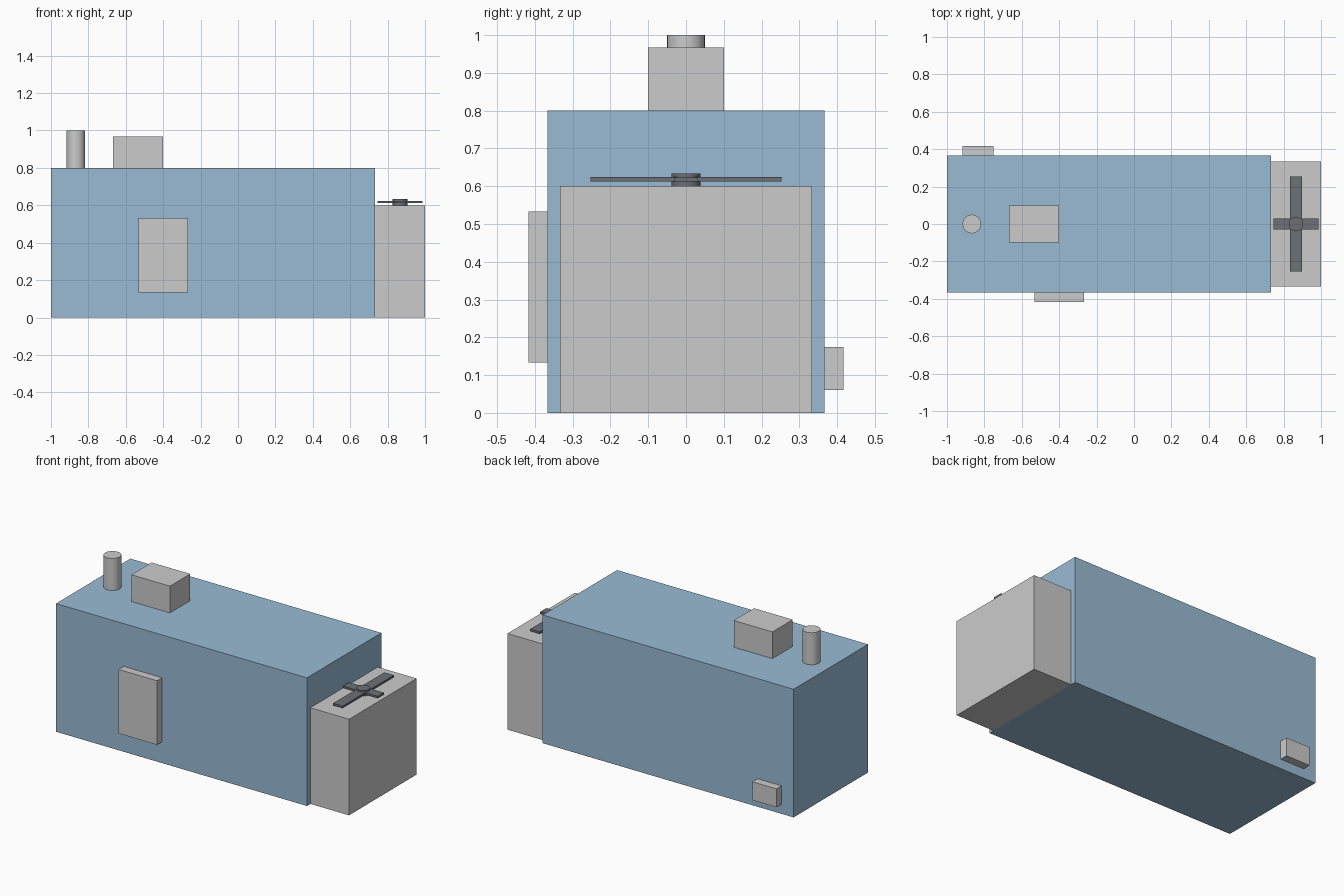
import bpy

if "Cube" in bpy.data.objects:
    bpy.data.objects.remove(bpy.data.objects["Cube"])

steel = bpy.data.materials.new("blue_paint")
steel.diffuse_color = (0.32, 0.50, 0.66, 1)
steel.use_nodes = True
steel.node_tree.nodes["Principled BSDF"].inputs["Base Color"].default_value = steel.diffuse_color
pale = bpy.data.materials.new("pale_grey")
pale.diffuse_color = (0.60, 0.61, 0.62, 1)
pale.use_nodes = True
pale.node_tree.nodes["Principled BSDF"].inputs["Base Color"].default_value = pale.diffuse_color
dark = bpy.data.materials.new("dark_grey")
dark.diffuse_color = (0.15, 0.16, 0.18, 1)
dark.use_nodes = True
dark.node_tree.nodes["Principled BSDF"].inputs["Base Color"].default_value = dark.diffuse_color


def box(name, x, y, z, mat=None):
    """Box from (min, max) ranges on each axis."""
    bpy.ops.mesh.primitive_cube_add(size=1, location=[sum(r) / 2 for r in (x, y, z)])
    ob = bpy.context.object
    ob.name = name
    ob.scale = [r[1] - r[0] for r in (x, y, z)]
    bpy.ops.object.transform_apply(location=False, rotation=False, scale=True)
    if mat:
        ob.data.materials.append(mat)
    return ob


def cylinder(name, x, y, r, z, mat=None):
    bpy.ops.mesh.primitive_cylinder_add(vertices=32, radius=r, depth=z[1] - z[0],
                                        location=(x, y, sum(z) / 2))
    ob = bpy.context.object
    ob.name = name
    bpy.ops.object.shade_smooth_by_angle()
    if mat:
        ob.data.materials.append(mat)
    return ob


# Main enclosure and radiator housing at its end
box("enclosure", (-1, 0.733), (-0.367, 0.367), (0, 0.8), steel)
box("radiator_housing", (0.733, 1), (-0.333, 0.333), (0, 0.6), pale)

# Control panel, roof air intake, exhaust pipe, rear outlet box
box("control_panel", (-0.533, -0.267), (-0.417, -0.367), (0.133, 0.533))
box("air_intake", (-0.667, -0.4), (-0.1, 0.1), (0.8, 0.967))
cylinder("exhaust_pipe", -0.867, 0, 0.05, (0.8, 1.0), pale)
box("outlet_box", (-0.917, -0.75), (0.367, 0.417), (0.06, 0.175), pale)

# Cooling fan: hub and two pairs of blades
fan_x = 0.866
cylinder("fan_hub", fan_x, 0, 0.039, (0.6, 0.634), dark)
box("fan_blade_long", (fan_x - 0.033, fan_x + 0.033), (-0.253, 0.253), (0.612, 0.624), dark)
box("fan_blade_short", (fan_x - 0.12, fan_x + 0.12), (-0.03, 0.03), (0.612, 0.6235), dark)
